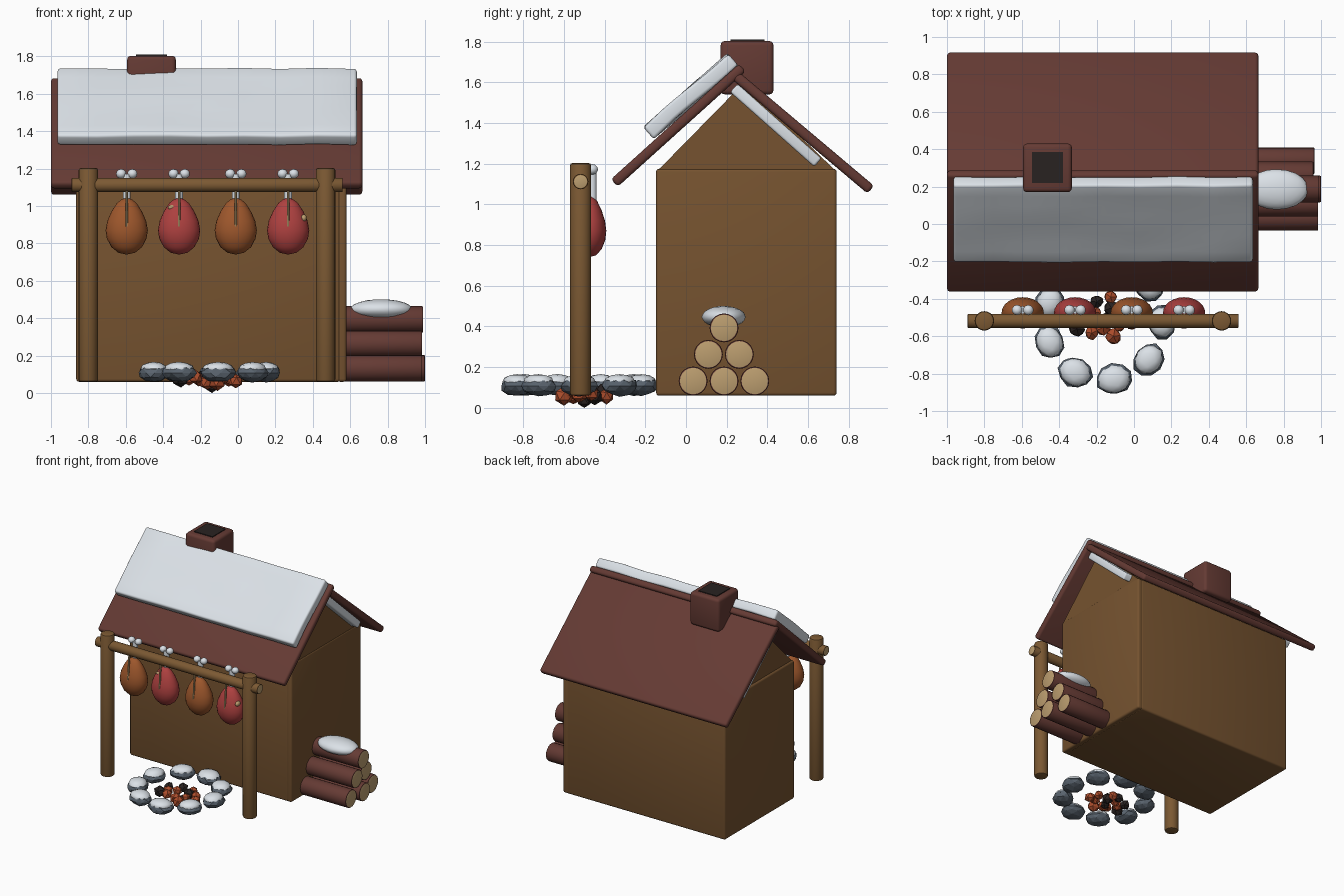
import bpy, bmesh, math, random
from mathutils import Vector, Matrix, Euler, noise

if "Cube" in bpy.data.objects:
    bpy.data.objects.remove(bpy.data.objects["Cube"])

random.seed(4)


def mat(name, r, g, b):
    m = bpy.data.materials.new(name)
    m.diffuse_color = (r, g, b, 1)
    m.use_nodes = True
    m.node_tree.nodes["Principled BSDF"].inputs["Base Color"].default_value = m.diffuse_color
    return m


WALL = mat("wall_wood", .18, .086, .029)
RACK = mat("rack_wood", .20, .10, .033)
BARK = mat("roof_and_bark", .13, .043, .034)
SNOW = mat("snow", .78, .83, .88)
TAN = mat("cut_wood", .50, .34, .16)
HAM_A = mat("orange_ham", .34, .095, .025)
HAM_B = mat("red_ham", .42, .052, .05)
STONE = mat("stone", .10, .125, .155)
COAL = mat("charcoal", .022, .016, .015)
EMBER = mat("ember", .42, .075, .025)


def finish(bm, name, mats, smooth=True, rule=None):
    """Turn a bmesh into an object; rule(face) picks the material slot."""
    bmesh.ops.recalc_face_normals(bm, faces=bm.faces)
    bm.normal_update()
    if rule:
        for f in bm.faces:
            f.material_index = rule(f)
    me = bpy.data.meshes.new(name)
    bm.to_mesh(me)
    bm.free()
    for m in mats:
        me.materials.append(m)
    ob = bpy.data.objects.new(name, me)
    bpy.context.collection.objects.link(ob)
    if smooth:
        bpy.ops.object.select_all(action='DESELECT')
        ob.select_set(True)
        bpy.context.view_layer.objects.active = ob
        bpy.ops.object.shade_smooth_by_angle(angle=math.radians(35))
    return ob


def box(name, lo, hi, m, bevel=.015, rot=0, bumps=0):
    """Bevelled box between two corners, turned about x around its centre."""
    lo, hi = Vector(lo), Vector(hi)
    s = hi - lo
    bm = bmesh.new()
    bmesh.ops.create_cube(bm, size=1, matrix=Matrix.Diagonal((*s, 1)))
    if bevel:
        bmesh.ops.bevel(bm, geom=bm.edges[:], offset=bevel, segments=3, profile=.5, affect='EDGES')
    if bumps:
        long_edges = [e for e in bm.edges if e.calc_length() > .3]
        bmesh.ops.subdivide_edges(bm, edges=long_edges, cuts=7, use_grid_fill=True)
        for v in bm.verts:
            v.co.z += bumps * noise.noise(v.co * 4)
    bmesh.ops.transform(bm, verts=bm.verts,
                        matrix=Matrix.Translation((lo + hi) / 2) @ Matrix.Rotation(rot, 4, 'X'))
    return finish(bm, name, [m])


def slab(name, x0, x1, a, b, t, m, bevel, bumps=0):
    """Sloping slab whose centre line runs between two (y, z) points."""
    dy, dz = b[0] - a[0], b[1] - a[1]
    L = math.hypot(dy, dz) / 2
    cy, cz = (a[0] + b[0]) / 2, (a[1] + b[1]) / 2
    return box(name, (x0, cy - L, cz - t / 2), (x1, cy + L, cz + t / 2), m, bevel,
               math.atan2(dz, dy), bumps)


def rod(name, a, b, r, mats, bevel=.01, sides=20):
    """Round bar from a to b; with two materials the end caps get the second."""
    a, b = Vector(a), Vector(b)
    d = b - a
    bm = bmesh.new()
    bmesh.ops.create_cone(bm, cap_ends=True, segments=sides, radius1=r, radius2=r, depth=d.length)
    if bevel:
        rim = [e for e in bm.edges if abs(e.verts[0].co.z - e.verts[1].co.z) < 1e-5]
        bmesh.ops.bevel(bm, geom=rim, offset=bevel, segments=2, profile=.5, affect='EDGES')
    bmesh.ops.transform(bm, verts=bm.verts, matrix=Matrix.Translation((a + b) / 2)
                        @ d.to_track_quat('Z', 'Y').to_matrix().to_4x4())
    dn = d.normalized()
    return finish(bm, name, mats, rule=(lambda f: int(abs(f.normal.dot(dn)) > .95)) if len(mats) > 1 else None)


def blob(name, c, r, m, sub=3, smooth=True, jitter=0, turn=0):
    """Ellipsoid, optionally rough and faceted."""
    bm = bmesh.new()
    bmesh.ops.create_icosphere(bm, subdivisions=sub, radius=1)
    for v in bm.verts:
        v.co *= 1 + random.uniform(-jitter, jitter)
    bmesh.ops.transform(bm, verts=bm.verts, matrix=Matrix.Translation(c)
                        @ Matrix.Rotation(turn, 4, 'Z') @ Matrix.Diagonal((*r, 1)))
    return finish(bm, name, [m], smooth)


# House body, right end panel and gable
box("walls", (-.865, -.147, .06), (.55, .74, 1.175), WALL)
box("end_panel", (.53, -.147, .06), (.58, .74, 1.175), WALL)
bm = bmesh.new()
tri = [bm.verts.new((-.85, y, z)) for y, z in ((-.14, 1.165), (.735, 1.165), (.287, 1.6))]
face = bm.faces.new(tri)
ext = bmesh.ops.extrude_face_region(bm, geom=[face])
bmesh.ops.translate(bm, vec=(1.425, 0, 0), verts=[v for v in ext['geom'] if isinstance(v, bmesh.types.BMVert)])
finish(bm, "gable", [WALL], smooth=False)

# Roof, snow on the roof, chimney
slab("front_roof", -1.0, .665, (-.352, 1.105), (.277, 1.672), .05, BARK, .018)
slab("back_roof", -1.0, .665, (.24, 1.635), (.908, 1.072), .05, BARK, .018)
slab("front_roof_snow", -.965, .635, (-.185, 1.35), (.232, 1.712), .075, SNOW, .015, .012)
slab("back_roof_snow", -.965, .635, (.235, 1.572), (.648, 1.205), .055, SNOW, .012)
box("chimney", (-.593, .17, 1.54), (-.332, .43, 1.803), BARK, .022)
box("chimney_opening", (-.545, .218, 1.8), (-.38, .385, 1.809), COAL, 0)

# Drying rack
for side, x in (("left", -.80), ("right", .468)):
    rod(side + "_rack_post", (x, -.518, .06), (x, -.518, 1.203), .052, [RACK], .012)
rod("rack_bar", (-.89, -.518, 1.112), (.56, -.518, 1.112), .038, [RACK, TAN], .006)

# Hanging hams, each with a bone, two knobs and a cord
profile = [(0, .74), (.045, .75), (.082, .78), (.106, .825), (.113, .87), (.104, .92),
           (.082, .97), (.053, 1.015), (.025, 1.037), (0, 1.042)]
for i, x in enumerate((-.595, -.315, -.012, .268)):
    bm = bmesh.new()
    vs = [bm.verts.new((r, 0, z)) for r, z in profile]
    es = [bm.edges.new(p) for p in zip(vs, vs[1:])]
    bmesh.ops.spin(bm, geom=vs + es, cent=(0, 0, 0), axis=(0, 0, 1), angle=math.tau, steps=24)
    bmesh.ops.remove_doubles(bm, verts=bm.verts, dist=1e-4)
    for v in bm.verts:
        v.co = (x + v.co.x, -.475 + v.co.y * .74, v.co.z)
    n = str(i + 1)
    finish(bm, "ham_" + n, [(HAM_A, HAM_B)[i % 2]])
    rod("ham_bone_" + n, (x, -.46, 1.0), (x, -.46, 1.17), .021, [SNOW], 0, 12)
    for s in (-1, 1):
        blob(f"bone_knob_{n}_{s}", (x + s * .03, -.46, 1.172), (.028, .028, .026), SNOW, 2)
    rod("ham_cord_" + n, (x, -.551, .89), (x, -.535, 1.08), .007, [TAN], 0, 8)

# Fat patches on the red hams
blob("fat_patch_1", (-.352, -.507, .992), (.024, .012, .014), TAN, 2)
blob("fat_patch_2", (.352, -.505, .935), (.016, .026, .02), TAN, 2)

# Fire ring: faceted stones with snow caps
for k in range(9):
    a = math.radians(40 * k)
    x, y = -.16 + .31 * math.cos(a), -.525 + .31 * math.sin(a)
    w = random.uniform(.088, .10)
    blob(f"fire_stone_{k+1}", (x, y, .108), (w, w * .85, .05), STONE, 2, False, .07, a + 1.57)
    blob(f"stone_snow_{k+1}", (x, y, .130), (w * .88, w * .76, .036), SNOW, 2, True, .02, a + 1.57)

# Coals and embers
for k in range(14):
    a = k * 2.4
    d = .15 * math.sqrt((k + .5) / 14)
    r = random.uniform(.034, .048)
    z = .035 if k == 0 else random.uniform(.055, .085)
    r = .035 if k == 0 else r
    blob(f"coal_{k+1}", (-.17 + d * 1.1 * math.cos(a), -.50 + d * .85 * math.sin(a), z), (r, r, r),
         EMBER if k % 3 else COAL, 1, False, .12 if k else 0, a)

# Log pile with a snow heap
logs = [(.035, .132, .985), (.187, .132, 1.0), (.338, .132, .965),
        (.11, .263, .985), (.262, .263, .96), (.187, .393, .99)]
for k, (y, z, x1) in enumerate(logs):
    rod(f"log_{k+1}", (.5, y, z), (x1, y, z), .071, [BARK, TAN], .006)
blob("log_snow", (.765, .185, .447), (.168, .108, .054), SNOW, 3, True, .01)
